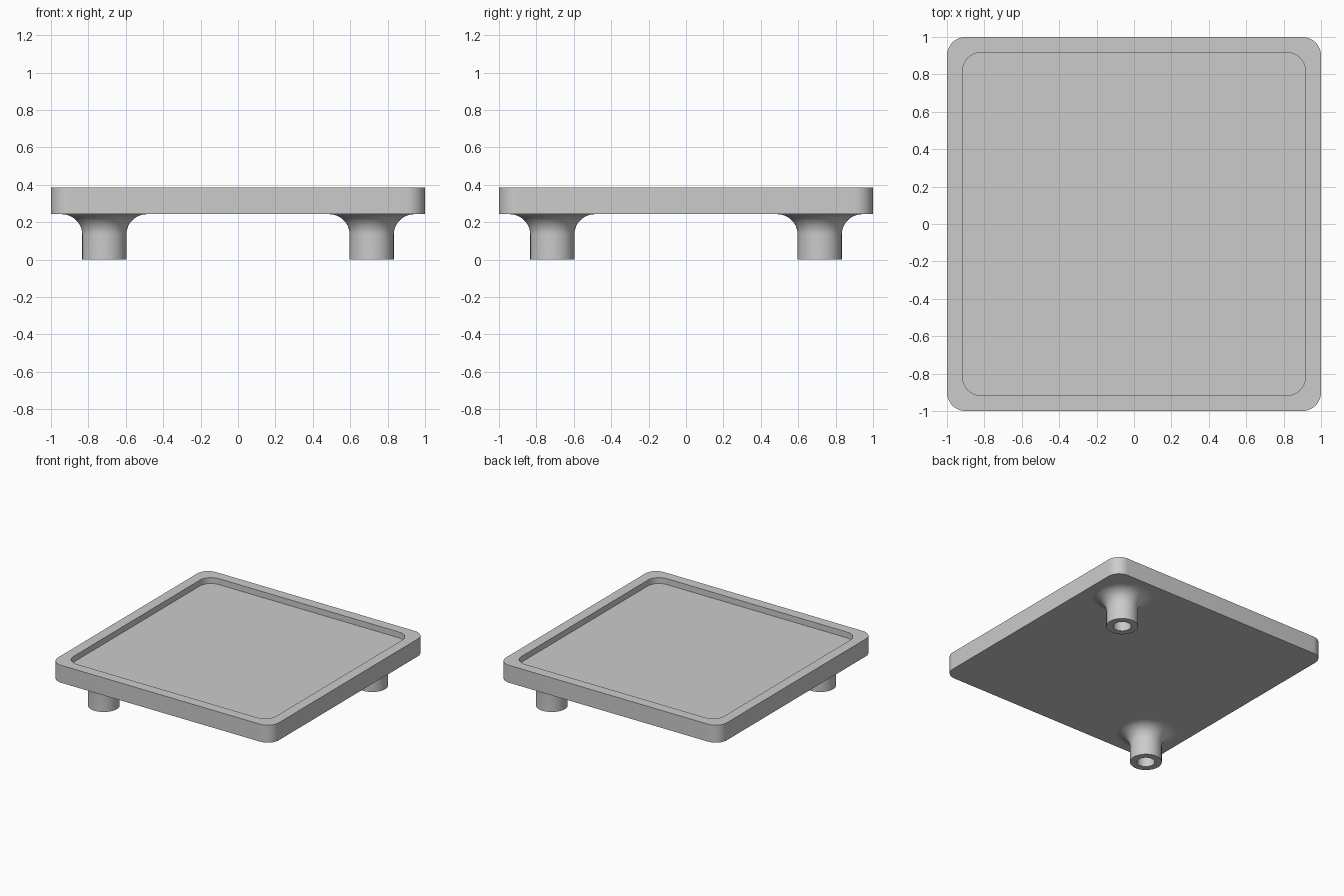
import bpy, bmesh
from math import sin, cos, pi, radians

cube = bpy.data.objects.get("Cube")
if cube:
    bpy.data.objects.remove(cube, do_unlink=True)

BOTTOM, TOP, FLOOR = 0.243, 0.386, 0.338     # tray heights
LEG_POS, LEG_R, HOLE_R, FILLET = 0.715, 0.118, 0.066, 0.11

grey = bpy.data.materials.new("plain_grey")
grey.use_nodes = True
colour = (0.6, 0.6, 0.6, 1)
grey.diffuse_color = colour
grey.node_tree.nodes["Principled BSDF"].inputs["Base Color"].default_value = colour


def finish(name, bm):
    bmesh.ops.recalc_face_normals(bm, faces=bm.faces)
    mesh = bpy.data.meshes.new(name)
    bm.to_mesh(mesh)
    bm.free()
    mesh.materials.append(grey)
    obj = bpy.data.objects.new(name, mesh)
    bpy.context.collection.objects.link(obj)
    bpy.ops.object.select_all(action='DESELECT')
    obj.select_set(True)
    bpy.context.view_layer.objects.active = obj
    bpy.ops.object.shade_smooth_by_angle(angle=radians(30))
    return obj


def rounded_square(bm, half, radius, z, steps=12):
    """Ring of vertices around a square with rounded corners."""
    ring = []
    for corner in range(4):
        mid = pi / 4 + corner * pi / 2
        cx = (half - radius) * (1 if cos(mid) > 0 else -1)
        cy = (half - radius) * (1 if sin(mid) > 0 else -1)
        for i in range(steps + 1):
            a = corner * pi / 2 + i / steps * pi / 2
            ring.append(bm.verts.new((cx + radius * cos(a), cy + radius * sin(a), z)))
    return ring


def bridge(bm, a, b):
    n = len(a)
    for i in range(n):
        j = (i + 1) % n
        bm.faces.new((a[i], a[j], b[j], b[i]))


# Tray: outer wall, flat rim, recess wall and floor
bm = bmesh.new()
rings = [rounded_square(bm, 1, 0.1, BOTTOM), rounded_square(bm, 1, 0.1, TOP),
         rounded_square(bm, 0.917, 0.1, TOP), rounded_square(bm, 0.917, 0.1, FLOOR)]
for lower, upper in zip(rings, rings[1:]):
    bridge(bm, lower, upper)
bm.faces.new(rings[0])
bm.faces.new(rings[-1])
finish("tray", bm)


# Hollow legs with a filleted root, on two opposite corners
def leg(name, x, y):
    profile = [(0, BOTTOM - 0.003), (HOLE_R, BOTTOM - 0.003), (HOLE_R, 0), (LEG_R, 0)]
    for i in range(13):
        a = i / 12 * pi / 2
        profile.append((LEG_R + FILLET * (1 - cos(a)), BOTTOM - FILLET * (1 - sin(a))))
    bm = bmesh.new()
    verts = [bm.verts.new((r, 0, z)) for r, z in profile]
    edges = [bm.edges.new(pair) for pair in zip(verts, verts[1:])]
    bmesh.ops.spin(bm, geom=verts + edges, cent=(0, 0, 0), axis=(0, 0, 1),
                   angle=2 * pi, steps=64, use_duplicate=False)
    bmesh.ops.remove_doubles(bm, verts=bm.verts, dist=0.0001)
    # Close the root against the tray so that the leg is solid
    bmesh.ops.holes_fill(bm, edges=[e for e in bm.edges if e.is_boundary], sides=0)
    obj = finish(name, bm)
    obj.location = (x, y, 0)


leg("back_left_leg", LEG_POS, LEG_POS)
leg("front_right_leg", -LEG_POS, -LEG_POS)
